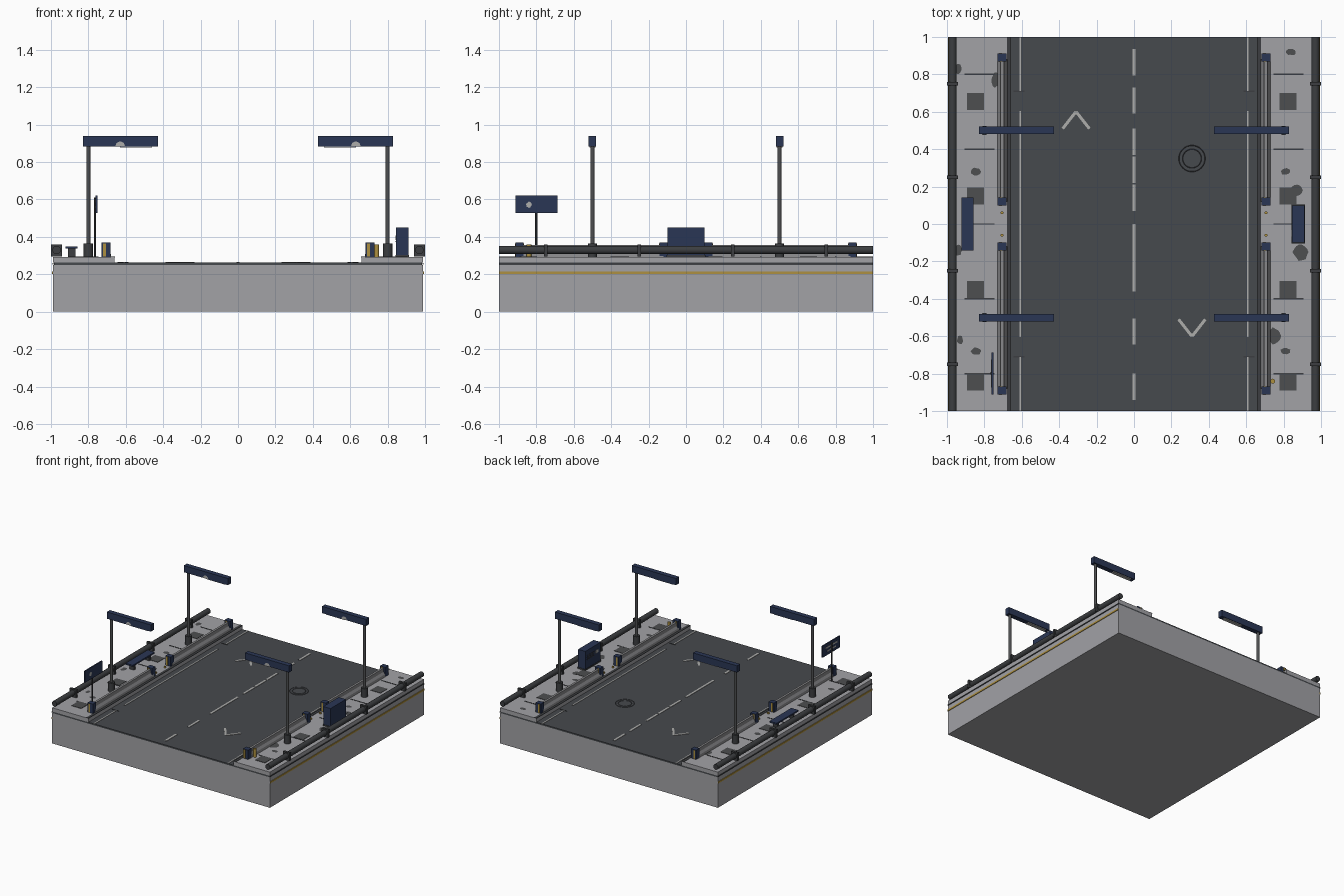
import bpy, bmesh, math, random
from mathutils import Matrix, Vector

cube = bpy.data.objects.get("Cube")
if cube:
    bpy.data.objects.remove(cube, do_unlink=True)
random.seed(4)


def material(name, r, g, b):
    m = bpy.data.materials.new(name)
    m.use_nodes = True
    m.diffuse_color = (r, g, b, 1)
    m.node_tree.nodes["Principled BSDF"].inputs["Base Color"].default_value = (r, g, b, 1)
    return m


CONCRETE = material("light concrete", 0.36, 0.36, 0.38)
BARRIER = material("barrier grey", 0.25, 0.25, 0.26)
ASPHALT = material("asphalt", 0.062, 0.067, 0.075)
METAL = material("dark metal", 0.045, 0.048, 0.052)
STAIN = material("worn patch", 0.075, 0.077, 0.08)
NAVY = material("navy paint", 0.023, 0.037, 0.09)
YELLOW = material("yellow paint", 0.42, 0.28, 0.05)
WHITE = material("road paint", 0.42, 0.42, 0.41)


def finish(name, bm, mat, smooth=False):
    mesh = bpy.data.meshes.new(name)
    bmesh.ops.recalc_face_normals(bm, faces=bm.faces)
    bm.to_mesh(mesh)
    bm.free()
    mesh.materials.append(mat)
    ob = bpy.data.objects.new(name, mesh)
    bpy.context.collection.objects.link(ob)
    if smooth:
        bpy.context.view_layer.objects.active = ob
        bpy.ops.object.select_all(action='DESELECT')
        ob.select_set(True)
        bpy.ops.object.shade_smooth_by_angle(angle=math.radians(35))
    return ob


def box(name, center, size, mat, turn=0):
    bm = bmesh.new()
    bmesh.ops.create_cube(bm, size=1, matrix=Matrix.Translation(center)
                          @ Matrix.Rotation(turn, 4, 'Z') @ Matrix.Diagonal((*size, 1)))
    return finish(name, bm, mat)


def rod(name, start, end, radius, mat, sides=16):
    a, b = Vector(start), Vector(end)
    bm = bmesh.new()
    spin = (b - a).to_track_quat('Z', 'Y').to_matrix().to_4x4()
    bmesh.ops.create_cone(bm, cap_ends=True, segments=sides, radius1=radius, radius2=radius,
                          depth=(b - a).length, matrix=Matrix.Translation((a + b) / 2) @ spin)
    return finish(name, bm, mat, True)


def blob(name, x, y, z, rx, ry, mat):
    # thin irregular patch lying on a level surface
    bm = bmesh.new()
    ring = []
    for i in range(14):
        t, k = i * math.tau / 14, random.uniform(0.85, 1.1)
        ring.append(bm.verts.new((x + rx * k * math.cos(t), y + ry * k * math.sin(t), z)))
    bm.faces.new(ring)
    return finish(name, bm, mat)


def extrude_profile(name, points, y0, y1, mat):
    bm = bmesh.new()
    face = bm.faces.new([bm.verts.new((x, y0, z)) for x, z in points])
    ext = bmesh.ops.extrude_face_region(bm, geom=[face])
    bmesh.ops.translate(bm, vec=(0, y1 - y0, 0),
                        verts=[v for v in ext["geom"] if isinstance(v, bmesh.types.BMVert)])
    return finish(name, bm, mat)


PAVE, ROAD = 0.293, 0.262

# Foundation block and roadway
box("foundation", (0, 0, 0.125), (1.98, 2, 0.25), CONCRETE)
box("road_surface", (0, 0, 0.256), (1.97, 2, 0.012), ASPHALT)

# Centre dashes and direction chevrons
for y in (0.865, 0.66, 0.44, 0.29, 0.14, -0.07, -0.15, -0.29, -0.575, -0.87):
    box("centre_dash", (0, y, ROAD + 0.001), (0.018, 0.14, 0.004), WHITE)
for s in (1, -1):
    for leg in (1, -1):
        box("chevron_leg", (s * -0.31 + leg * 0.036, s * 0.555, ROAD + 0.001),
            (0.016, 0.115, 0.005), WHITE, s * leg * math.radians(38))

# Manhole rings
for radius in (0.07, 0.05):
    bpy.ops.mesh.primitive_torus_add(location=(0.31, 0.35, ROAD), major_radius=radius,
                                     minor_radius=0.002, major_segments=32, minor_segments=4)
    bpy.context.object.name = "manhole_ring"
    bpy.context.object.data.materials.append(METAL)

# Everything repeated on both sides of the road
for s in (1, -1):
    box("sidewalk", (s * 0.825, 0, 0.2775), (0.33, 2, 0.031), CONCRETE)
    box("kerb_edge", (s * 0.669, 0, PAVE), (0.022, 2, 0.004), METAL)
    box("side_yellow_stripe", (s * 0.991, 0, 0.208), (0.008, 2, 0.014), YELLOW)
    box("side_dark_groove", (s * 0.99, 0, 0.256), (0.006, 2, 0.008), METAL)
    for y, length in ((0.855, 0.29), (0, 1.21), (-0.855, 0.29)):
        box("edge_line", (s * 0.608, y, ROAD + 0.001), (0.01, length, 0.004), WHITE)

    # Utility pipe with clamps
    rod("utility_pipe", (s * 0.97, -1, 0.33), (s * 0.97, 1, 0.33), 0.022, METAL)
    for y in (-0.75, -0.25, 0.25, 0.75):
        box("pipe_clamp", (s * 0.97, y, 0.327), (0.06, 0.018, 0.066), METAL)

    for t in (1, -1):
        box("road_joint", (s * 0.615, t * 0.71, ROAD + 0.001), (0.06, 0.006, 0.004), METAL)
        # Crash barrier with a tapered section
        half = ((0.027, PAVE), (0.023, 0.312), (0.011, 0.33), (0.009, 0.358))
        outline = [(s * 0.704 + x, z) for x, z in half]
        outline += [(s * 0.704 - x, z) for x, z in reversed(half)]
        extrude_profile("crash_barrier", outline, t * 0.12, t * 0.88, BARRIER)
        # End posts with warning bands
        for y in (0.12, 0.89):
            box("barrier_post", (s * 0.706, t * y, 0.331), (0.048, 0.042, 0.078), NAVY)
            for f in (1, -1):
                box("warning_band", (s * 0.706 - 0.008, t * y + f * 0.022, 0.331),
                    (0.014, 0.003, 0.07), YELLOW)
        rod("yellow_stud", (s * 0.706, t * 0.06, PAVE), (s * 0.706, t * 0.06, 0.305), 0.008, YELLOW)

        # Street lamp
        rod("lamp_base", (s * 0.8, t * 0.5, PAVE), (s * 0.8, t * 0.5, 0.365), 0.025, METAL)
        rod("lamp_pole", (s * 0.8, t * 0.5, 0.36), (s * 0.8, t * 0.5, 0.89), 0.011, STAIN)
        box("lamp_arm", (s * 0.628, t * 0.5, 0.912), (0.4, 0.04, 0.055), NAVY)
        box("lamp_panel", (s * 0.545, t * 0.5, 0.882), (0.17, 0.03, 0.006), WHITE)
        bm = bmesh.new()
        arc = [(s * 0.63 + 0.025 * math.cos(a * math.pi / 8), 0.886 + 0.024 * math.sin(a * math.pi / 8))
               for a in range(9)]
        bm.faces.new([bm.verts.new((x, t * 0.5 - 0.0215, z)) for x, z in arc])
        finish("lamp_worn_paint", bm, WHITE)

    # Paving joints and dark access covers
    for y in (-0.8, -0.4, 0, 0.4, 0.8):
        box("paving_joint", (s * 0.825, y, PAVE), (0.16, 0.007, 0.005), METAL)
    for y in (0.655, 0.15, -0.35, -0.845):
        box("access_cover", (-0.012 + s * 0.835, y, PAVE), (0.09, 0.09, 0.006), STAIN)

# Pavement stains
for x, y, rx, ry in ((-0.94, 0.83, 0.02, 0.03), (-0.74, 0.77, 0.022, 0.04), (-0.845, 0.28, 0.028, 0.02),
                     (-0.845, -0.68, 0.028, 0.02), (-0.93, -0.62, 0.016, 0.025), (0.84, 0.92, 0.026, 0.018),
                     (0.81, 0.28, 0.026, 0.018), (0.75, -0.6, 0.035, 0.045), (0.81, -0.68, 0.026, 0.018),
                     (0.89, -0.15, 0.04, 0.045), (0.865, 0.18, 0.035, 0.03), (-0.94, -0.14, 0.02, 0.03)):
    blob("pavement_stain", x, y, PAVE + 0.0015, rx, ry, STAIN)

# Bench on the right pavement
box("bench_seat", (-0.89, 0, 0.343), (0.065, 0.285, 0.012), NAVY)
for y in (-0.1, 0.1):
    box("bench_leg", (-0.89, y, 0.315), (0.04, 0.02, 0.045), METAL)

# Service cabinet on the left pavement
box("cabinet_body", (0.878, 0, 0.371), (0.065, 0.2, 0.158), NAVY)
box("cabinet_plinth", (0.878, 0, 0.298), (0.07, 0.206, 0.012), METAL)
for z in (0.375, 0.39, 0.405):
    box("cabinet_vent", (0.845, 0.03, z), (0.004, 0.09, 0.006), METAL)
box("cabinet_label", (0.845, -0.05, 0.395), (0.004, 0.035, 0.025), WHITE)

# Roadside sign
rod("sign_post", (-0.765, -0.8, PAVE), (-0.765, -0.8, 0.61), 0.006, METAL, 10)
box("sign_board", (-0.757, -0.8, 0.575), (0.009, 0.225, 0.095), NAVY)
for z, width in ((0.59, 0.15), (0.56, 0.11)):
    box("sign_bar", (-0.762, -0.8, z), (0.003, width, 0.012), WHITE)
chip = blob("sign_worn_paint", 0, 0, 0, 0.016, 0.016, WHITE)
chip.rotation_euler = (0, math.pi / 2, 0)
chip.location = (-0.7515, -0.84, 0.572)

# Yellow bollard
rod("yellow_bollard", (0.742, -0.84, PAVE), (0.742, -0.84, 0.36), 0.013, YELLOW, 12)
